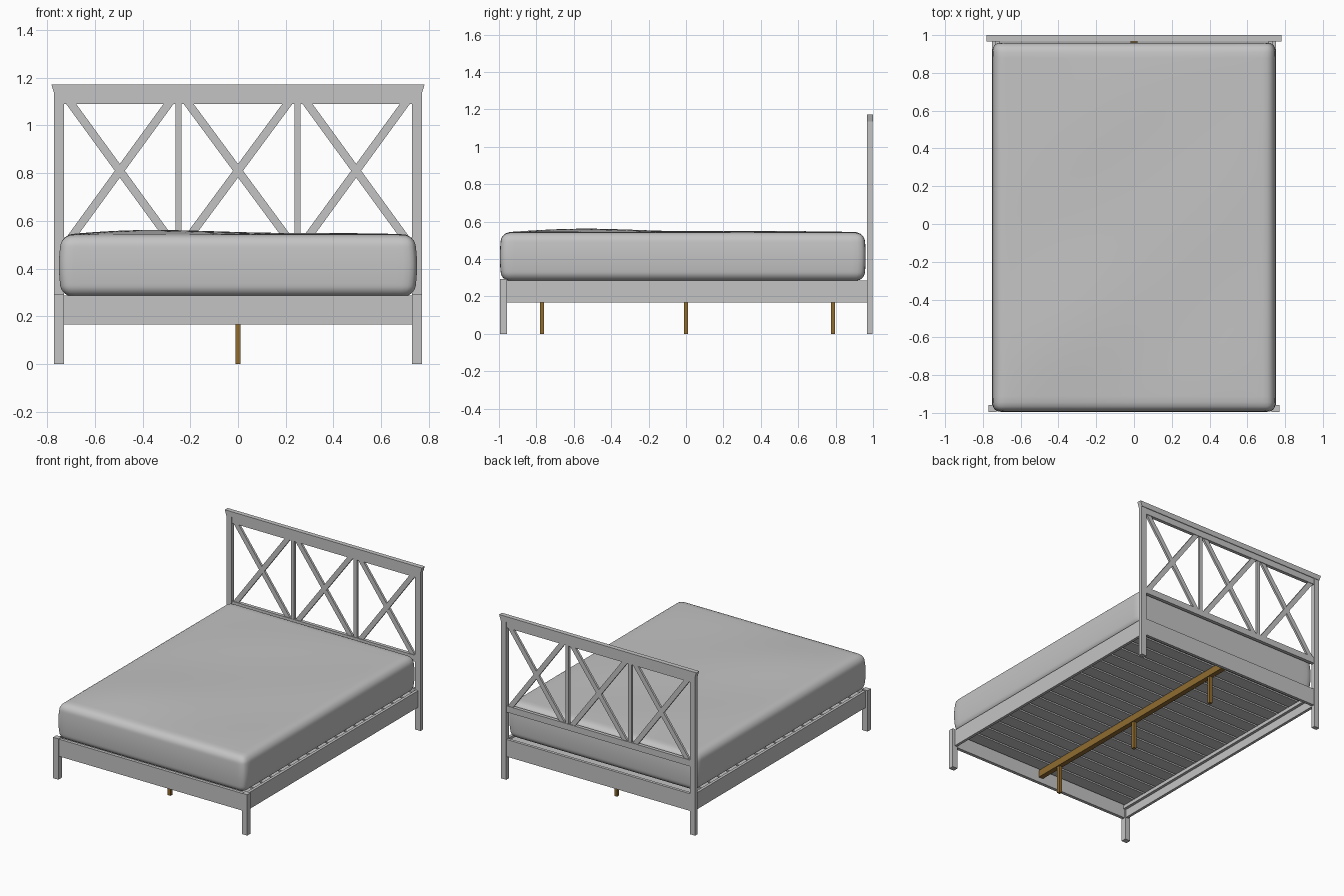
import bpy, bmesh, math
from mathutils import Vector

if "Cube" in bpy.data.objects:
    bpy.data.objects.remove(bpy.data.objects["Cube"])


def material(name, rgb):
    m = bpy.data.materials.new(name)
    m.diffuse_color = (*rgb, 1)
    m.use_nodes = True
    m.node_tree.nodes["Principled BSDF"].inputs["Base Color"].default_value = m.diffuse_color
    return m


GREY = material("grey", (0.55, 0.55, 0.55))
BROWN = material("brown_wood", (0.28, 0.15, 0.03))


def finish(name, bm, mat):
    bmesh.ops.recalc_face_normals(bm, faces=bm.faces)
    me = bpy.data.meshes.new(name)
    bm.to_mesh(me)
    bm.free()
    me.materials.append(mat)
    ob = bpy.data.objects.new(name, me)
    bpy.context.collection.objects.link(ob)
    return ob


def box(name, x0, x1, y0, y1, z0, z1, mat=GREY):
    bm = bmesh.new()
    bmesh.ops.create_cube(bm, size=1)
    for v in bm.verts:
        v.co = ((x0 + x1) / 2 + v.co.x * (x1 - x0),
                (y0 + y1) / 2 + v.co.y * (y1 - y0),
                (z0 + z1) / 2 + v.co.z * (z1 - z0))
    return finish(name, bm, mat)


def prism(name, outline, y0, y1, mat=GREY):
    """Extrude an x-z outline along y."""
    bm = bmesh.new()
    f = bm.faces.new([bm.verts.new((x, y0, z)) for x, z in outline])
    r = bmesh.ops.extrude_face_region(bm, geom=[f])
    for v in r["geom"]:
        if isinstance(v, bmesh.types.BMVert):
            v.co.y = y1
    return finish(name, bm, mat)


# legs, posts and side rails, left and right
for s, side in ((-1, "left"), (1, "right")):
    a, b = sorted((s * 0.728, s * 0.77))
    box(f"front_leg_{side}", a, b, -0.995, -0.957, 0, 0.293)
    box(f"headboard_post_{side}", a, b, 0.968, 0.997, 0, 1.134)
    a, b = sorted((s * 0.732, s * 0.752))
    box(f"side_rail_{side}", a, b, -0.957, 0.968, 0.166, 0.285)
    a, b = sorted((s * 0.712, s * 0.732))
    box(f"slat_ledge_{side}", a, b, -0.957, 0.968, 0.225, 0.25)
    box(f"headboard_stile_{side}", s * 0.249 - 0.013, s * 0.249 + 0.013,
        0.973, 0.992, 0.53, 1.092)

# cross rails
box("front_rail", -0.728, 0.728, -0.988, -0.965, 0.165, 0.288)
box("rear_rail", -0.728, 0.728, 0.972, 0.993, 0.165, 0.288)
box("headboard_middle_rail", -0.728, 0.728, 0.97, 0.995, 0.485, 0.53)
box("headboard_top_rail", -0.728, 0.728, 0.97, 0.995, 1.09, 1.134)

# flared crown on the headboard
prism("headboard_crown", [(-0.77, 1.134), (0.77, 1.134), (0.782, 1.172), (-0.782, 1.172)],
      0.967, 1.0)

# crossed braces in the three bays
HALF = 0.021
for i, (x0, x1) in enumerate(((-0.728, -0.262), (-0.236, 0.236), (0.262, 0.728))):
    lo, hi = x0 + HALF + 0.008, x1 - HALF - 0.008
    for j, (b, t) in enumerate(((lo, hi), (hi, lo))):
        prism(f"brace_{i}_{j}", [(b - HALF, 0.53), (b + HALF, 0.53), (t + HALF, 1.09), (t - HALF, 1.09)],
              0.974 + 0.001 * j, 0.99 + 0.001 * j)

# slats
N = 18
pitch = 1.91 / N
for i in range(N):
    y = -0.955 + pitch * (i + 0.5)
    box(f"slat_{i}", -0.73, 0.73, y - 0.046, y + 0.046, 0.25, 0.27)

# centre beam with three feet
box("centre_beam", -0.018, 0.018, -0.963, 0.968, 0.2, 0.25, BROWN)
for i, y in enumerate((-0.77, 0.0, 0.785)):
    box(f"centre_foot_{i}", -0.011, 0.011, y - 0.011, y + 0.011, 0, 0.2, BROWN)

# mattress: rounded box with bulging sides and a softly uneven top
bm = bmesh.new()
bmesh.ops.create_cube(bm, size=2)
bmesh.ops.subdivide_edges(bm, edges=bm.edges[:], cuts=31, use_grid_fill=True)
half = Vector((0.75, 0.978, 0.129))
R = 0.045
for v in bm.verts:
    p = Vector([math.sin(c * math.pi / 2) * h for c, h in zip(v.co, half)])
    core = Vector([max(-h + R, min(h - R, c)) for c, h in zip(p, half)])
    d = p - core
    if d.length > 0:
        p = core + d.normalized() * R
    k = (p.z / half.z) ** 2
    p.x *= 1 - 0.018 * k
    p.y *= 1 - 0.01 * k
    w = max(0, p.z / half.z)
    edge = (1 - (p.x / 0.75) ** 6) * (1 - (p.y / 0.98) ** 6)
    bump = 0.006 + 0.014 * math.exp(-((p.x + 0.38) / 0.4) ** 2 - ((p.y + 0.55) / 0.45) ** 2)
    bump += 0.002 * math.sin(5 * p.x - 6 * p.y)
    p.z += w * max(0, edge) * bump
    v.co = p + Vector((0, -0.017, 0.412))
mattress = finish("mattress", bm, GREY)
bpy.context.view_layer.objects.active = mattress
mattress.select_set(True)
bpy.ops.object.shade_smooth()
